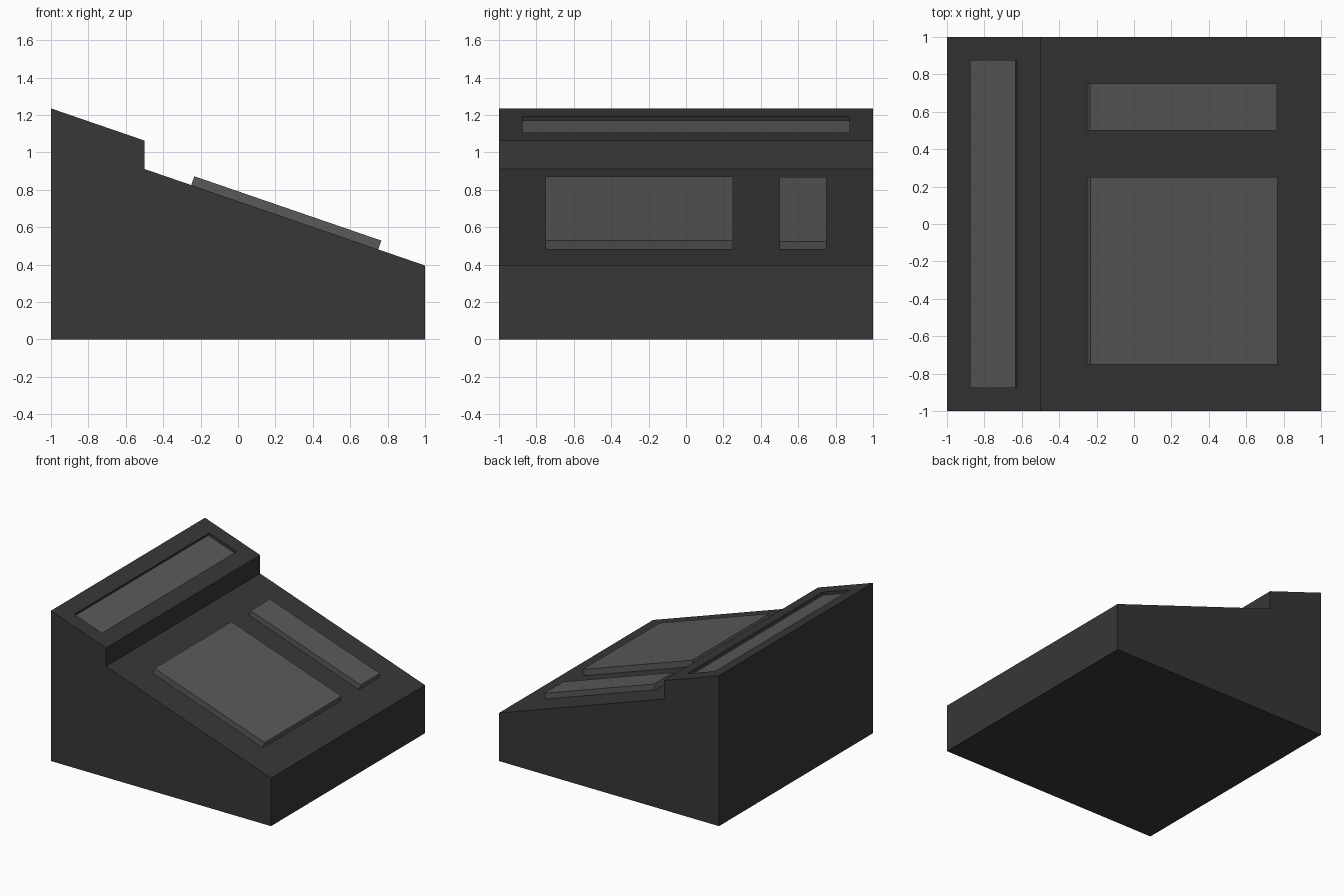
import bpy, bmesh, math
from mathutils import Vector

if "Cube" in bpy.data.objects:
    bpy.data.objects.remove(bpy.data.objects["Cube"])

SLOPE = math.atan2(0.172, 0.5)
NORMAL = Vector((math.sin(SLOPE), 0, math.cos(SLOPE)))


def material(name, rgb):
    mat = bpy.data.materials.new(name)
    mat.diffuse_color = (*rgb, 1)
    mat.use_nodes = True
    mat.node_tree.nodes["Principled BSDF"].inputs["Base Color"].default_value = mat.diffuse_color
    return mat


casing_mat = material("dark_casing", (0.04, 0.038, 0.039))
panel_mat = material("grey_panel", (0.1, 0.1, 0.1))


def prism(profile, y0, y1):
    """Extrude an x-z profile from y0 to y1."""
    bm = bmesh.new()
    face = bm.faces.new([bm.verts.new((x, y0, z)) for x, z in profile])
    ext = bmesh.ops.extrude_face_region(bm, geom=[face])["geom"]
    bmesh.ops.translate(bm, vec=(0, y1 - y0, 0),
                        verts=[v for v in ext if isinstance(v, bmesh.types.BMVert)])
    bmesh.ops.recalc_face_normals(bm, faces=bm.faces)
    return bm


def finish(name, bm, *mats):
    mesh = bpy.data.meshes.new(name)
    bm.to_mesh(mesh)
    bm.free()
    for m in mats:
        mesh.materials.append(m)
    obj = bpy.data.objects.new(name, mesh)
    bpy.context.collection.objects.link(obj)
    return obj


# Stepped wedge casing
bm = prism([(-1, 0), (1, 0), (1, 0.395), (-0.5, 0.911), (-0.5, 1.063), (-1, 1.235)], -1, 1)

# Recessed display in the raised rear strip
bm.faces.ensure_lookup_table()
top = max(bm.faces, key=lambda f: f.calc_center_median().z)
bmesh.ops.inset_region(bm, faces=[top], thickness=0.132, use_even_offset=True)
for v in top.verts:
    v.co.y = math.copysign(0.875, v.co.y)
floor = bmesh.ops.extrude_discrete_faces(bm, faces=[top])["faces"][0]
bmesh.ops.translate(bm, verts=floor.verts, vec=NORMAL * -0.024)
floor.material_index = 1
finish("casing", bm, casing_mat, panel_mat)


# Raised panels lying on the sloped deck
def deck_panel(name, y0, y1, height):
    deck = [Vector((x, 0, 0.395 + (1 - x) * math.tan(SLOPE))) for x in (-0.25, 0.75)]
    corners = [deck[0] - NORMAL * 0.01, deck[1] - NORMAL * 0.01,
               deck[1] + NORMAL * height, deck[0] + NORMAL * height]
    finish(name, prism([(c.x, c.z) for c in corners], y0, y1), panel_mat)


deck_panel("keypad_panel", -0.75, 0.25, 0.05)
deck_panel("side_panel", 0.5, 0.75, 0.045)
